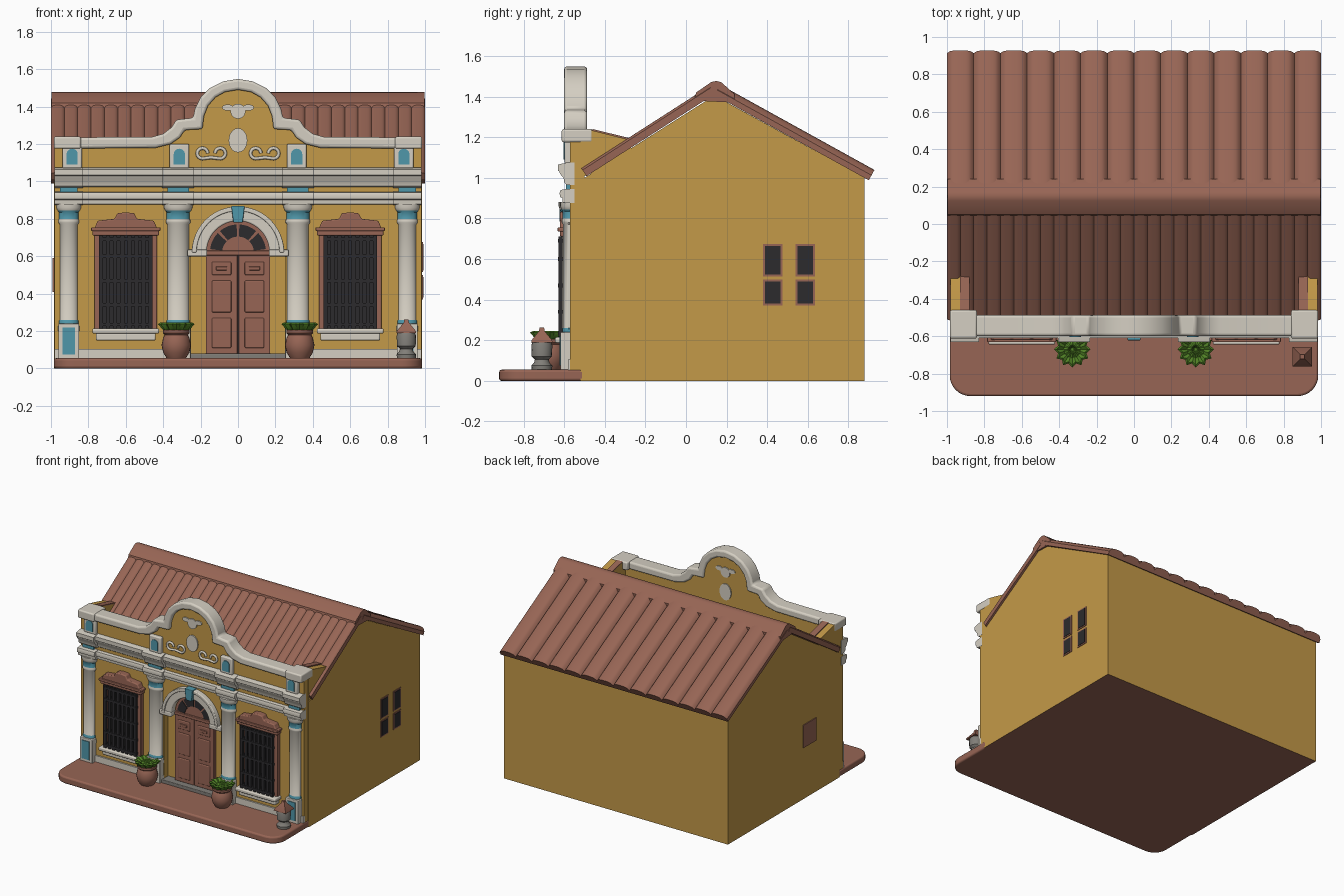
import bpy, bmesh, math
from math import sin, cos, pi, radians

if "Cube" in bpy.data.objects:
    bpy.data.objects.remove(bpy.data.objects["Cube"])

def mat(name, rgb):
    m = bpy.data.materials.new(name)
    m.diffuse_color = (*rgb, 1)
    m.use_nodes = True
    m.node_tree.nodes["Principled BSDF"].inputs["Base Color"].default_value = m.diffuse_color
    return m

YELLOW = mat("ochre_wall", (.55, .32, .065))
BROWN = mat("terracotta", (.31, .13, .09))
WHITE = mat("cream_trim", (.66, .62, .54))
TEAL = mat("teal_accent", (.08, .31, .40))
DARK = mat("dark_iron", (.025, .024, .026))
GREEN = mat("leaf_green", (.085, .23, .02))
GREY = mat("stone_grey", (.22, .21, .19))

AXES = {'x': lambda u, v, w: (w, u, v), 'y': lambda u, v, w: (u, w, v), 'z': lambda u, v, w: (u, v, w)}

def finish(bm, name, m, bevel=0):
    bmesh.ops.recalc_face_normals(bm, faces=bm.faces[:])
    me = bpy.data.meshes.new(name)
    bm.to_mesh(me)
    bm.free()
    me.materials.append(m)
    ob = bpy.data.objects.new(name, me)
    bpy.context.collection.objects.link(ob)
    if bevel:
        b = ob.modifiers.new("bevel", 'BEVEL')
        b.width, b.segments, b.limit_method, b.angle_limit = bevel, 3, 'ANGLE', radians(40)
    return ob

def prism(name, pts, a, b, m, axis='y', bevel=0):
    f = AXES[axis] if isinstance(axis, str) else axis
    bm = bmesh.new()
    lo = [bm.verts.new(f(u, v, a)) for u, v in pts]
    hi = [bm.verts.new(f(u, v, b)) for u, v in pts]
    bm.faces.new(lo)
    bm.faces.new(hi)
    for i in range(len(pts)):
        j = (i + 1) % len(pts)
        bm.faces.new((lo[i], lo[j], hi[j], hi[i]))
    return finish(bm, name, m, bevel)

def box(name, x0, x1, y0, y1, z0, z1, m, bevel=0):
    return prism(name, [(x0, z0), (x1, z0), (x1, z1), (x0, z1)], y0, y1, m, 'y', bevel)

def lathe(name, prof, x, y, m, n=24, sy=1, turn=0, star=1, zone=None, m2=None):
    """Revolve (r, z) points; faces whose height lies in a zone get m2."""
    bm = bmesh.new()
    rings = []
    for r, z in prof:
        rings.append([bm.verts.new((x + r * (star if i % 2 else 1) * cos(turn + 2 * pi * i / n),
                                    y + sy * r * (star if i % 2 else 1) * sin(turn + 2 * pi * i / n), z)) for i in range(n)])
    for p, q in zip(rings, rings[1:]):
        for i in range(n):
            bm.faces.new((p[i], p[(i + 1) % n], q[(i + 1) % n], q[i]))
    bm.faces.new(rings[0])
    bm.faces.new(rings[-1])
    ob = finish(bm, name, m)
    if m2:
        ob.data.materials.append(m2)
        for f in ob.data.polygons:
            f.material_index = int(any(a < f.center.z < b for a, b in zone))
    return ob

def arc(cx, cz, r, a0, a1, n, sz=1):
    return [(cx + r * cos(radians(a0 + (a1 - a0) * i / n)), cz + sz * r * sin(radians(a0 + (a1 - a0) * i / n))) for i in range(n + 1)]

def ring(name, cz, r0, r1, a0, a1, ya, yb, m, n=24, bevel=0):
    return prism(name, arc(0, cz, r1, a0, a1, n) + arc(0, cz, r0, a1, a0, n), ya, yb, m, 'y', bevel)

def mirrored(half):
    return [(-x, z) for x, z in reversed(half[1:])] + half

# terrace slab with rounded front corners
prism("terrace", [(.985, -.5), (-.985, -.5)] + arc(-.875, -.81, .11, 180, 270, 8) + arc(.875, -.81, .11, 270, 360, 8),
      0, .055, BROWN, 'z', .012)

# house body with gable ends, brown underside
body = prism("house_body", [(-.52, 0), (.88, 0), (.88, 1), (.14, 1.405), (-.5, 1), (-.52, 1)], -.985, .985, YELLOW, 'x')
body.data.materials.append(BROWN)
for f in body.data.polygons:
    f.material_index = int(f.normal.z < -.9)

# facade with curved parapet and door opening
upper = mirrored([(0, 1.548), (.08, 1.535), (.15, 1.5), (.2, 1.45), (.23, 1.39), (.24, 1.34), (.33, 1.33),
                  (.355, 1.29), (.40, 1.255), (.46, 1.238), (.98, 1.235)])
lower = mirrored([(0, 1.49), (.07, 1.478), (.12, 1.45), (.16, 1.405), (.182, 1.35), (.19, 1.28), (.285, 1.275),
                  (.31, 1.235), (.36, 1.2), (.44, 1.18), (.98, 1.175)])
mid = [((a + c) / 2, (b + d) / 2) for (a, b), (c, d) in zip(upper, lower)]
prism("facade", [(-.98, .02)] + mid + [(.98, .02), (.25, .02), (.25, .6)] + arc(0, .62, .17, 0, 180, 20)
      + [(-.25, .6), (-.25, .02)], -.57, -.5, YELLOW)
prism("parapet_coping", upper + lower[::-1], -.6, -.487, WHITE, 'y', .014)

# cornices, projecting over each column
def cornice(name, x0, x1, d):
    for part, prof in (("lower", [(.875, 0), (.88, .02), (.9, .022), (.905, .032), (.925, .036), (.94, .03), (.945, 0)]),
                       ("upper", [(.965, 0), (.975, .012), (1.0, .016), (1.02, .034), (1.03, .036), (1.035, .044), (1.065, .044), (1.075, 0)])):
        prism(f"{name}_{part}", [(-.55, prof[0][0])] + [(-.565 - o - d, z) for z, o in prof] + [(-.55, prof[-1][0])], x0, x1, WHITE, 'x')

cornice("main_cornice", -.975, .975, 0)
COLS = [(-.905, .048), (-.32, .058), (.32, .058), (.905, .048)]
for cx, r in COLS:
    cornice("column_cornice", max(cx - r - .028, -.982), min(cx + r + .028, .982), .022)
    box("frieze_accent", cx - r, cx + r, -.59, -.56, .94, .97, TEAL)
    lathe("column", [(r + .01, .2), (r + .01, .225), (r + .004, .23), (r + .004, .255), (r, .26), (r, .77), (r + .008, .78), (r + .008, .79),
                     (r + .003, .8), (r + .003, .835), (r + .012, .845), (r + .018, .86), (r + .018, .88)], cx, -.57, WHITE,
          sy=.75, zone=[(.226, .258), (.796, .84)], m2=TEAL)
    # pedestal with inset panel
    box("pedestal", cx - r - .008, cx + r + .008, -.618, -.56, .05, .24, WHITE, .005)
    box("pedestal_panel", cx - .033, cx + .033, -.623, -.61, .075, .22, TEAL)
    # parapet block with arched niche
    px = cx * .98
    box("parapet_block", px - .052, px + .052, -.598, -.56, 1.07, 1.2, WHITE, .008)
    prism("niche", [(px - .03, 1.09), (px + .03, 1.09)] + arc(px, 1.145, .03, 0, 180, 10), -.603, -.59, TEAL)

# coping ends, side wings behind the parapet, facade plinth
for s in (-1, 1):
    x0, x1 = sorted((s * .84, s * .984))
    box("coping_end", x0, x1, -.612, -.46, 1.175, 1.24, WHITE, .01)
    prism("parapet_wing", [(-.52, 1), (-.52, 1.235), (-.47, 1.235), (-.27, 1.185), (-.27, 1.1)], s * .88, s * .982, YELLOW, 'x')
    prism("wing_cap", [(-.46, 1.23), (-.46, 1.24), (-.28, 1.196), (-.28, 1.185)], s * .88, s * .93, BROWN, 'x')
    x0, x1 = sorted((s * .25, s * .98))
    box("plinth", x0, x1, -.582, -.56, .05, .105, WHITE)

# barred windows
for wx in (-.6, .6):
    box("window_dark", wx - .15, wx + .15, -.579, -.565, .2, .72, DARK)
    for s in (-1, 1):
        box("window_jamb", wx + s * .15 - .017, wx + s * .15 + .017, -.602, -.56, .2, .73, BROWN, .005)
    prism("window_head", [(wx + x, z) for x, z in mirrored([(0, .835), (.045, .83), (.06, .8), (.15, .79), (.165, .755),
          (.178, .745), (.178, .71), (0, .71)][:-1])], -.62, -.56, BROWN, 'y', .007)
    box("window_head_moulding", wx - .185, wx + .185, -.632, -.56, .735, .755, BROWN, .005)
    for i in range(8):
        x = wx - .133 + .038 * i
        box("grille_bar", x - .011, x + .011, -.627, -.609, .215, .71, DARK)
    for z in (.235, .34, .47, .6, .69):
        box("grille_rail", wx - .143, wx + .143, -.63, -.575, z - .009, z + .009, DARK)
    box("window_sill", wx - .178, wx + .178, -.645, -.56, .187, .215, WHITE, .008)
    box("window_sill_base", wx - .16, wx + .16, -.62, -.56, .15, .19, WHITE, .008)

# door, panels and fanlight
box("door_step", -.255, .255, -.6, -.51, .05, .08, GREY, .005)
for s in (-1, 1):
    x0, x1 = sorted((s * .003, s * .172))
    box("door_leaf", x0, x1, -.55, -.51, .08, .615, BROWN, .003)
    c = s * .088
    for z0, z1 in ((.11, .27), (.3, .47), (.5, .57)):
        box("door_panel", c - .052, c + .052, -.557, -.54, z0, z1, BROWN, .006)
    box("door_panel_boss", c - .03, c + .03, -.565, -.55, .525, .545, BROWN, .004)
    x0, x1 = sorted((s * .165, s * .27))
    box("arch_impost", x0, x1, -.607, -.53, .6, .635, WHITE, .006)
box("door_gap", -.004, .004, -.54, -.51, .08, .61, DARK)
box("door_lintel", -.172, .172, -.56, -.51, .605, .63, BROWN, .004)
prism("fanlight", arc(0, .62, .172, 0, 180, 24), -.545, -.51, BROWN)
for i in range(4):
    ring("fan_pane", .62, .085, .15, 7 + 43 * i, 44 + 43 * i, -.55, -.54, DARK, 6)
ring("door_arch", .62, .168, .24, 0, 180, -.6, -.55, WHITE, bevel=.008)
ring("door_arch_edge", .62, .222, .247, 0, 180, -.61, -.56, WHITE, bevel=.005)
prism("keystone", [(-.025, .78), (.025, .78), (.036, .87), (-.036, .87)], -.622, -.56, TEAL, 'y', .005)

# parapet ornaments, seen on both faces
for n, x, z, r, sz in (("medallion", 0, 1.375, .04, 1), ("lobe", -.055, 1.395, .03, .55), ("lobe", .055, 1.395, .03, .55), ("shield", 0, 1.22, .05, 1.3)):
    prism("ornament_" + n, arc(x, z, r, 0, 345, 23, sz), -.579, -.492, WHITE)
for s in (-1, 1):
    cu = bpy.data.curves.new("scroll", 'CURVE')
    cu.dimensions, cu.bevel_depth, cu.bevel_resolution = '3D', .009, 2
    pts = arc(.095, 1.15, .028, 0, 270, 12) + [(.145, 1.128)] + arc(.19, 1.15, .028, 270, 540, 12)
    sp = cu.splines.new('POLY')
    sp.points.add(len(pts) - 1)
    for p, (x, z) in zip(sp.points, pts):
        p.co = (s * x, -.578, z, 1)
    cu.materials.append(WHITE)
    bpy.context.collection.objects.link(bpy.data.objects.new("scroll", cu))

# tiled roof: ribbed cross-section swept down each slope
def slope(name, top, foot, n, base, amp):
    dy, dz = foot[0] - top[0], foot[1] - top[1]
    l = math.hypot(dy, dz)
    ny, nz = -dz / l * (1 if dy > 0 else -1), abs(dy) / l
    w = 2 / n
    pts = [(-1 + w * (k + i / 10), base + amp * max(0, 1 - abs(i / 5 - 1) ** 3) ** .6) for k in range(n) for i in range(10)]
    pts = [(-1, 0)] + pts + [(1, base), (1, 0)]
    return prism(name, pts, 0, 1, BROWN, lambda u, v, t: (u, top[0] + dy * t + ny * v, top[1] + dz * t + nz * v))

slope("roof_back", (.14, 1.408), (.9, .988), 14, .028, .03)
slope("roof_front", (.14, 1.412), (-.49, 1.008), 28, .036, .011)
prism("roof_ridge", [(.04, 1.38), (.05, 1.42), (.125, 1.472), (.15, 1.477), (.175, 1.47), (.24, 1.41), (.24, 1.37)], -.998, .998, BROWN, 'x')

# side windows
for y0, y1 in ((.38, .475), (.54, .635)):
    for z0, z1 in ((.37, .5), (.515, .675)):
        prism("side_window_frame", [(y0, z0), (y1, z0), (y1, z1), (y0, z1)], .98, .99, BROWN, 'x')
        prism("side_window_glass", [(y0 + .01, z0 + .01), (y1 - .01, z0 + .01), (y1 - .01, z1 - .01), (y0 + .01, z1 - .01)], .985, .993, DARK, 'x')
prism("left_shutter", [(-.22, .41), (-.06, .41), (-.06, .59), (-.22, .59)], -.992, -.98, BROWN, 'x')

# potted plants
for s in (-1, 1):
    lathe("pot", [(.048, .05), (.07, .085), (.079, .125), (.07, .165), (.062, .18), (.072, .19), (.072, .205), (.055, .205), (.05, .195)], s * .33, -.67, BROWN)
    lathe("plant", [(.03, .19), (.07, .205), (.098, .238), (.085, .245), (.05, .222), (.025, .235), (.01, .215)], s * .33, -.67, GREEN, star=.8)

# stone lantern
lathe("lantern", [(.05, .05), (.052, .075), (.038, .09), (.034, .105), (.05, .12), (.052, .175), (.045, .195)], .9, -.71, GREY, 16)
lathe("lantern_roof", [(.074, .19), (.072, .2), (.02, .245), (.016, .262)], .9, -.71, BROWN, 4, turn=pi / 4)

# smooth rounded parts, keep edges sharp
bpy.ops.object.select_all(action='DESELECT')
for ob in bpy.context.scene.objects:
    if ob.type == 'MESH':
        ob.select_set(True)
        bpy.context.view_layer.objects.active = ob
bpy.ops.object.shade_smooth_by_angle(angle=radians(35))
